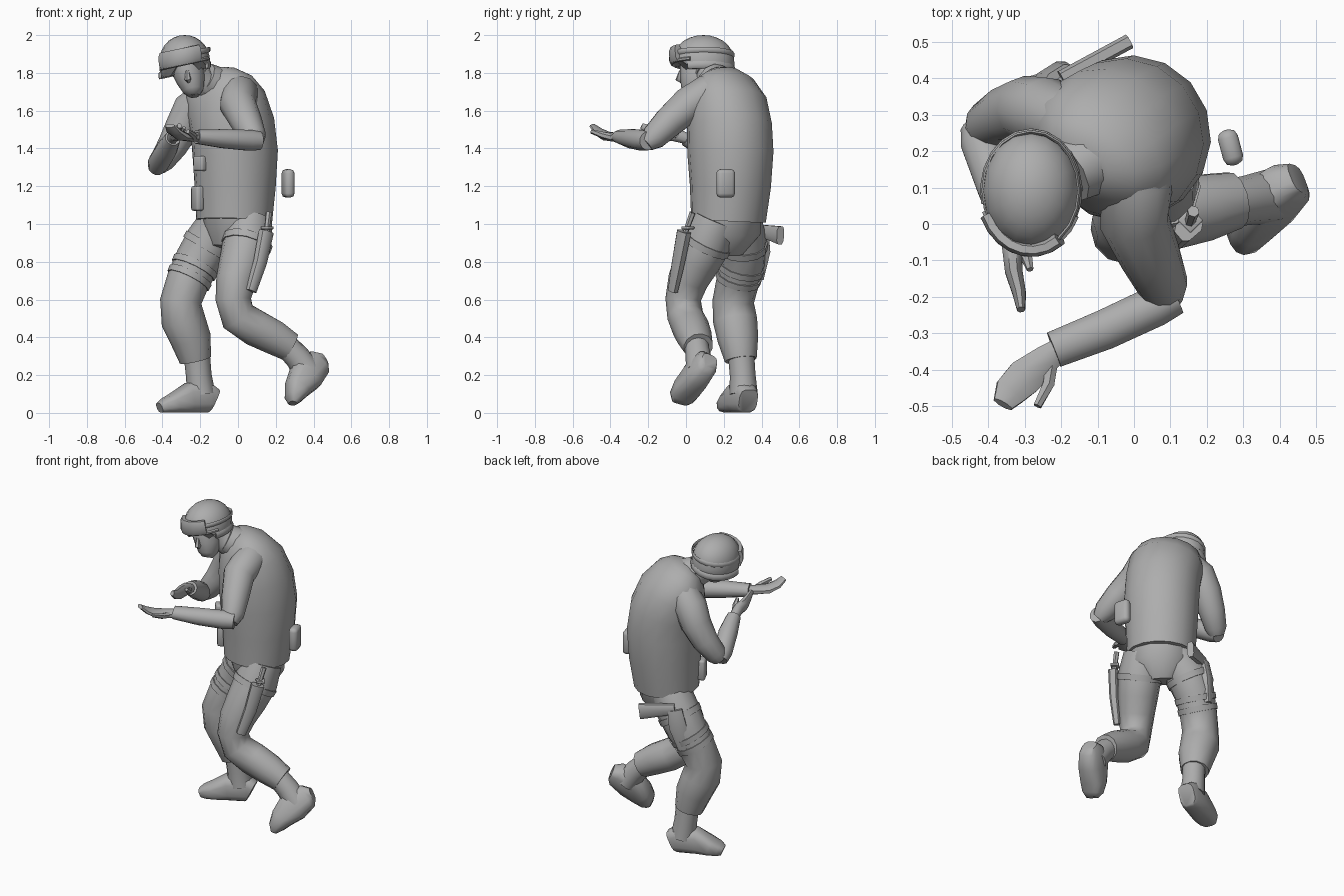
import bpy, bmesh, math
from mathutils import Vector

cube = bpy.data.objects.get("Cube")
if cube:
    bpy.data.objects.remove(cube, do_unlink=True)

grey = bpy.data.materials.new("plain grey")
grey.use_nodes = True
shade = (.42, .42, .42, 1)
grey.diffuse_color = shade
grey.node_tree.nodes["Principled BSDF"].inputs["Base Color"].default_value = shade

FACING = Vector((-.7, -.7, 0))
UP = Vector((0, 0, 1))


def finish(name, bm, angle=50):
    """Turn a bmesh into a smooth-shaded object with sharp creases kept."""
    bmesh.ops.recalc_face_normals(bm, faces=bm.faces[:])
    mesh = bpy.data.meshes.new(name)
    bm.to_mesh(mesh)
    bm.free()
    mesh.materials.append(grey)
    mesh.shade_smooth()
    mesh.set_sharp_from_angle(angle=math.radians(angle))
    obj = bpy.data.objects.new(name, mesh)
    bpy.context.collection.objects.link(obj)
    return obj


def tube(name, path, ref=FACING, sides=12, power=1, closed=False):
    """Loft rings along a path of (x, y, z, side radius, ref radius)."""
    ref = Vector(ref)
    bm = bmesh.new()
    rings = []
    count = len(path)
    centres = [Vector(p[:3]) for p in path]
    for i, point in enumerate(path):
        if closed:
            tangent = centres[(i + 1) % count] - centres[i - 1]
        else:
            tangent = centres[min(i + 1, count - 1)] - centres[max(i - 1, 0)]
        tangent.normalize()
        side = ref.cross(tangent).normalized()
        other = tangent.cross(side)
        ring = []
        for k in range(sides):
            a = math.tau * (k + .5) / sides
            c, s = (math.copysign(abs(v) ** power, v) for v in (math.cos(a), math.sin(a)))
            co = centres[i] + side * c * point[3] + other * s * point[-1]
            co.z = max(co.z, 0)
            ring.append(bm.verts.new(co))
        rings.append(ring)
    pairs = list(zip(rings, rings[1:]))
    if closed:
        pairs.append((rings[-1], rings[0]))
    else:
        bm.faces.new(rings[0])
        bm.faces.new(rings[-1])
    for low, high in pairs:
        for k in range(sides):
            n = (k + 1) % sides
            bm.faces.new((low[k], low[n], high[n], high[k]))
    return finish(name, bm)


def strap(name, path, index, start, length=.3, grow=.007):
    """A short sleeve that hugs one segment of a limb path."""
    ends = []
    for f in (start, start + length):
        mix = [a + (b - a) * f for a, b in zip(path[index], path[index + 1])]
        ends.append(mix[:3] + [r + grow for r in mix[3:]])
    tube(name, ends)


def block(name, centre, size, turn=0, bevel=.012):
    """A rounded box turned about the vertical."""
    bm = bmesh.new()
    bmesh.ops.create_cube(bm, size=1)
    for v in bm.verts:
        v.co = Vector(a * b for a, b in zip(v.co, size))
    bmesh.ops.bevel(bm, geom=bm.edges[:], offset=bevel, segments=2, profile=.5, affect='EDGES')
    obj = finish(name, bm)
    obj.location = centre
    obj.rotation_euler.z = math.radians(turn)
    return obj


# Torso, hunched forward over the hips
tube("vest", [
    (-.02, .225, 1.02, .205, .195), (-.015, .235, 1.2, .215, .215),
    (-.015, .235, 1.38, .225, .23), (-.03, .23, 1.52, .225, .225),
    (-.065, .22, 1.64, .225, .2), (-.1, .195, 1.73, .2, .15),
    (-.12, .175, 1.785, .14, .095), (-.13, .165, 1.81, .07, .045)],
    ref=(-.6, -.8, 0), sides=16)
tube("pelvis", [(-.015, .22, 1.06, .19, .17), (-.015, .22, .96, .19, .16),
                (-.04, .2, .86, .11, .1)])
tube("neck", [(-.12, .19, 1.72, .1), (-.2, .13, 1.76, .075), (-.25, .1, 1.86, .07)], sides=10)
tube("collar", [(-.13, .17, 1.74, .1), (-.18, .14, 1.77, .088)], sides=10)

# Head
HEAD_FRONT = (-.25, -1, 0)
tube("face", [
    (-.235, .02, 1.68, .03, .035), (-.237, .03, 1.705, .055, .06),
    (-.25, .05, 1.76, .075, .085), (-.265, .06, 1.81, .085, .095),
    (-.28, .08, 1.88, .09, .1)], ref=HEAD_FRONT)
tube("nose", [(-.268, -.025, 1.81, .01, .012), (-.265, -.035, 1.765, .018, .022),
              (-.262, -.02, 1.755, .01, .012)], ref=HEAD_FRONT, sides=6)

# Helmet: a dome whose lower half is clamped to a tilted rim, raised at the brow
HELMET = Vector((-.282, .092, 1.845))
SIZE = Vector((.135, .165, .155))


def rim_height(x, y):
    return 1.8 + .22 * (x - HELMET.x) + (.045 if y < 0 else 0)


bm = bmesh.new()
bmesh.ops.create_uvsphere(bm, u_segments=16, v_segments=14, radius=1)
for v in bm.verts:
    v.co.z = math.copysign(abs(v.co.z) ** .85, v.co.z)
    v.co = HELMET + Vector(a * b for a, b in zip(v.co, SIZE))
    v.co.z = max(v.co.z, rim_height(v.co.x, v.co.y))
finish("helmet", bm)


def helmet_loop(lift, first, last, steps, spread, thick, tall):
    """Points running round the dome, counted in degrees from the model's left."""
    points = []
    for i in range(steps):
        a = math.radians(first + (last - first) * i / steps)
        x = HELMET.x + SIZE.x * spread * math.cos(a)
        y = HELMET.y + SIZE.y * spread * math.sin(a)
        points.append((x, y, rim_height(x, HELMET.y) + lift, thick, tall))
    return points


tube("helmet_rim", helmet_loop(.015, -30, 210, 14, .99, .008, .02), ref=UP, sides=6)
tube("goggle_strap", helmet_loop(.095, 0, 360, 20, .975, .006, .014), ref=UP, sides=6, closed=True)
tube("goggles", helmet_loop(.09, 205, 320, 8, .99, .02, .045), ref=UP, sides=8, power=.7)
tube("brow_edge", helmet_loop(.05, 200, 350, 10, 1, .01, .01), ref=UP, sides=6)
for name, x, y, z in (("right_chin_strap", -.35, .05, 1.8), ("left_chin_strap", -.17, .07, 1.83)):
    tube(name, [(x, y, z, .008), (-.238, .01, 1.685, .008)], sides=5)

# Left arm, reaching across the chest
tube("left_upper_arm", [
    (-.02, .2, 1.7, .085), (.01, .11, 1.69, .1), (.0, .01, 1.63, .096),
    (.045, -.09, 1.54, .084), (.08, -.17, 1.46, .07), (.09, -.21, 1.425, .045)])
tube("left_forearm", [
    (.115, -.2, 1.44, .05, .05), (.06, -.225, 1.443, .058, .057),
    (-.08, -.29, 1.452, .057, .052), (-.22, -.345, 1.462, .052, .038)], ref=UP)
tube("left_hand", [
    (-.19, -.335, 1.46, .032, .026), (-.24, -.37, 1.46, .042, .026),
    (-.3, -.42, 1.465, .055, .024), (-.34, -.46, 1.49, .048, .017),
    (-.36, -.495, 1.52, .03, .012)], ref=UP, sides=8)
tube("left_thumb", [(-.23, -.39, 1.46, .02), (-.235, -.44, 1.47, .018),
                    (-.265, -.5, 1.49, .012)], sides=6)

# Right arm, bent up in front of the chest
tube("right_upper_arm", [
    (-.18, .28, 1.67, .09), (-.245, .305, 1.61, .1), (-.295, .315, 1.51, .092),
    (-.35, .3, 1.41, .08), (-.405, .27, 1.33, .066), (-.425, .255, 1.295, .045)])
tube("right_forearm", [
    (-.432, .265, 1.295, .045), (-.42, .225, 1.325, .058), (-.375, .1, 1.4, .057),
    (-.345, 0, 1.455, .042)], ref=UP)
tube("right_hand", [
    (-.35, .02, 1.445, .03, .028), (-.335, -.06, 1.475, .03, .04),
    (-.33, -.13, 1.48, .026, .042), (-.315, -.19, 1.495, .02, .03),
    (-.31, -.235, 1.52, .012, .016)], ref=UP, sides=8)
tube("right_thumb", [(-.32, -.05, 1.47, .02), (-.295, -.09, 1.485, .017),
                     (-.285, -.125, 1.51, .01)], sides=6)

# Legs: left one lifted behind, right one carrying the weight
left_leg = [
    (.06, .16, 1.02, .12), (.05, .115, .91, .13), (.02, .06, .8, .12),
    (-.01, .01, .7, .107), (-.025, -.015, .6, .094), (.0, -.003, .51, .097),
    (.09, .025, .45, .099), (.19, .045, .4, .094), (.275, .065, .35, .08)]
right_leg = [
    (-.08, .28, 1.02, .12), (-.15, .3, .91, .128), (-.215, .3, .8, .122),
    (-.265, .275, .7, .114), (-.303, .25, .59, .11), (-.29, .26, .49, .117),
    (-.25, .275, .39, .108), (-.225, .29, .28, .085)]
tube("left_leg", left_leg)
tube("right_leg", right_leg)
for name, path, index, start in (
        ("left_leg_strap", left_leg, 1, .0), ("right_upper_strap", right_leg, 1, .1),
        ("right_middle_strap", right_leg, 2, .15), ("right_lower_strap", right_leg, 2, .7)):
    strap(name, path, index, start)

# Boots
tube("left_boot_shaft", [(.25, .055, .36, .065), (.31, .065, .3, .068), (.37, .075, .22, .075)])
tube("left_boot", [
    (.45, .125, .275, .045, .04), (.425, .11, .262, .06, .075), (.36, .055, .2, .07, .095),
    (.315, .005, .13, .074, .068), (.296, -.025, .08, .066, .045), (.29, -.035, .05, .04, .02)],
    ref=(-.8, -.1, .5), power=.7)
tube("right_boot_shaft", [(-.22, .29, .33, .07), (-.208, .3, .2, .068), (-.195, .305, .1, .075)])
tube("right_boot", [
    (-.13, .33, .065, .052, .065), (-.16, .32, .08, .062, .08), (-.26, .275, .08, .07, .08),
    (-.34, .24, .052, .073, .052), (-.39, .22, .038, .062, .038), (-.415, .21, .027, .04, .027)],
    ref=UP, power=.65)

# Knife and sheath on the left thigh
tube("knife_sheath", [(.15, -.01, .96, .04, .03), (.118, -.04, .8, .036, .028),
                      (.07, -.07, .645, .028, .022)], ref=(.6, -.7, 0), sides=8, power=.6)
tube("knife_handle", [(.15, -.005, .95, .014), (.163, .035, 1.06, .017)], sides=6)
block("knife_guard", (.155, .01, .98), (.05, .05, .016), 45, .004)

# Holster and sidearm on the right thigh
tube("holster", [(-.2, .4, .96, .045, .03), (-.225, .405, .86, .055, .03),
                 (-.25, .385, .71, .03, .022)], ref=(-.5, .8, 0), sides=8, power=.6)
tube("sidearm_grip", [(-.2, .4, .965, .022, .032), (-.015, .5, .94, .022, .05)],
     ref=UP, sides=8, power=.6)

# Pouches on the vest
block("hip_pouch", (.265, .21, 1.215), (.056, .1, .15), 15, .022)
block("belt_pouch", (-.215, .14, 1.135), (.045, .08, .13), 25)
block("chest_pouch", (-.195, .1, 1.32), (.07, .06, .08), -45)
